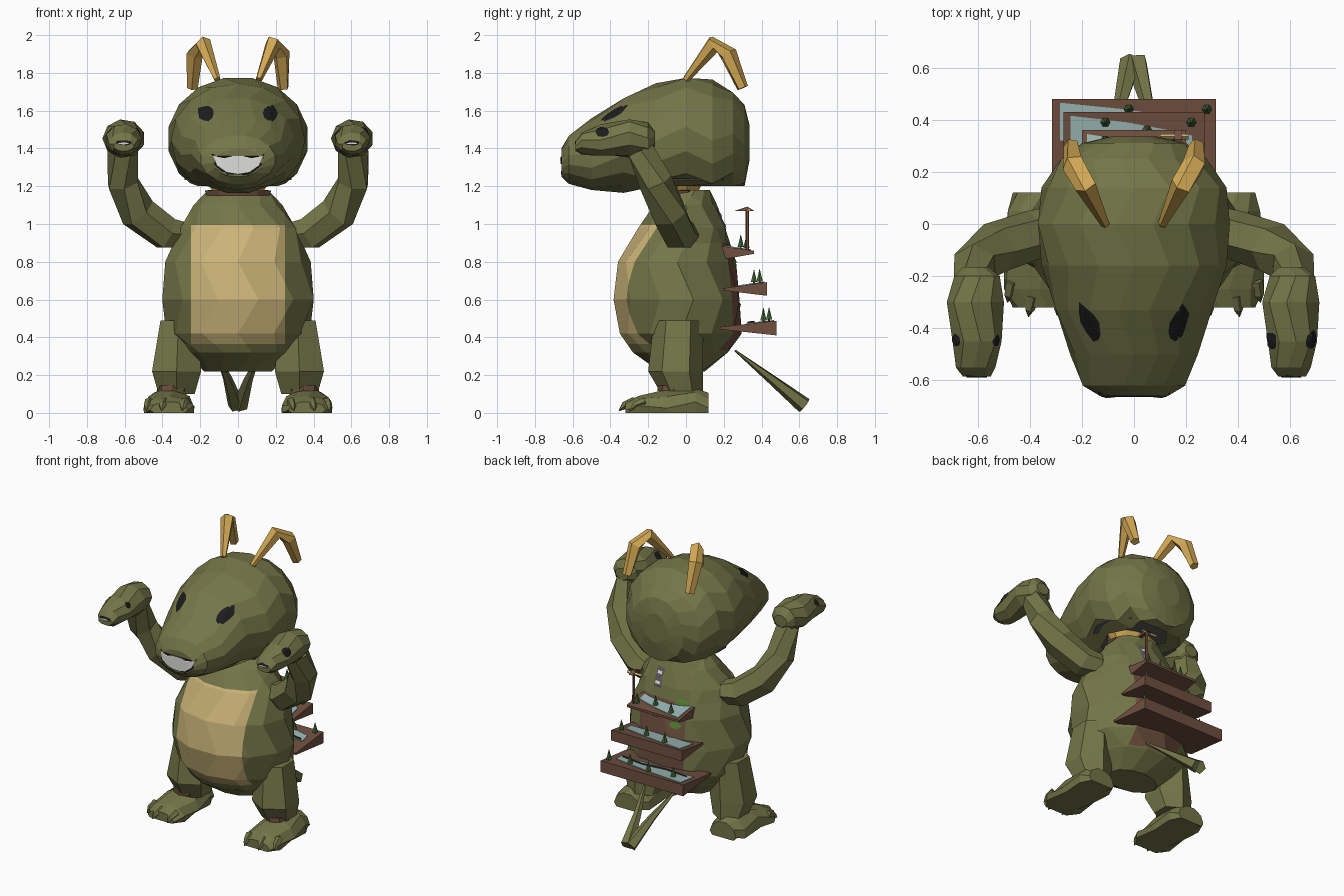
import bpy, bmesh, math, random
from mathutils import Vector
from mathutils.bvhtree import BVHTree

random.seed(4)
if "Cube" in bpy.data.objects:
    bpy.data.objects.remove(bpy.data.objects["Cube"])


def material(name, *rgb):
    lin = [((c / 255 + 0.055) / 1.055) ** 2.4 for c in rgb] + [1]
    m = bpy.data.materials.new(name)
    m.use_nodes = True
    m.diffuse_color = lin
    m.node_tree.nodes["Principled BSDF"].inputs["Base Color"].default_value = lin
    return m


OLIVE = material("olive skin", 116, 118, 72)
TAN = material("tan belly", 202, 179, 120)
GOLD = material("gold", 210, 168, 84)
BROWN = material("brown earth", 112, 80, 64)
WATER = material("pale water", 155, 184, 182)
BLACK = material("black", 28, 28, 28)
WHITE = material("white teeth", 222, 222, 220)
PINE = material("pine green", 64, 102, 54)
GRASS = material("grass green", 90, 134, 54)
GREY = material("stone grey", 92, 90, 88)


def finish(name, bm, *mats):
    bmesh.ops.recalc_face_normals(bm, faces=bm.faces)
    mesh = bpy.data.meshes.new(name)
    bm.to_mesh(mesh)
    bm.free()
    for m in mats:
        mesh.materials.append(m)
    ob = bpy.data.objects.new(name, mesh)
    bpy.context.collection.objects.link(ob)
    return ob


def loft_mesh(rings):
    bm = bmesh.new()
    rows = [[bm.verts.new(p) for p in r] for r in rings]
    n = len(rows[0])
    for a, b in zip(rows, rows[1:]):
        for i in range(n):
            j = (i + 1) % n
            bm.faces.new((a[i], a[j], b[j], b[i]))
    bm.faces.new(rows[0])
    bm.faces.new(rows[-1])
    return bm


def loft(name, rings, mat):
    return finish(name, loft_mesh(rings), mat)


def circle(n, turn=0.0):
    return [(math.cos(t), math.sin(t)) for t in
            (math.tau * (i + turn) / n for i in range(n))]


def oval(name, rings, mat, sides):
    """Level oval rings, each given as x, y, z and two radii."""
    loft(name, [[(x + rx * c, y + ry * s, z) for c, s in circle(sides, 0.5)] for x, y, z, rx, ry in rings], mat)


def tube(name, path, radii, mat, sides=6):
    pts = [Vector(p) for p in path]
    rings = []
    for i, p in enumerate(pts):
        tangent = pts[min(i + 1, len(pts) - 1)] - pts[max(i - 1, 0)]
        q = tangent.to_track_quat('Z', 'Y')
        rings.append([p + q @ Vector((c * radii[i], s * radii[i], 0)) for c, s in circle(sides)])
    return loft(name, rings, mat)


def egg_mesh(stations, cx, floor, sides):
    """Rings along y, each given as y, half width, bottom and top."""
    return loft_mesh([[(cx + w * c, y, max(floor, (zb + zt) / 2 + (zt - zb) / 2 * s))
                       for c, s in circle(sides, 0.5 * (k % 2))] for k, (y, w, zb, zt) in enumerate(stations)])


def decal(name, target, centre, direction, outline, mat, lift=0.004):
    """Thin painted patch laid on the surface of the target."""
    src = bmesh.new()
    src.from_mesh(target.data)
    tree = BVHTree.FromBMesh(src)
    src.free()
    d = Vector(direction).normalized()
    u = d.cross(Vector((0, 0, 1))).normalized()
    v = u.cross(d)
    bm = bmesh.new()

    def drop(x, z):
        start = Vector(centre) + u * x + v * z - d
        hit = tree.ray_cast(start, d)[0] or start + d
        return bm.verts.new(hit - d * lift)

    rows = [[drop(x * f, z * f) for x, z in outline] for f in (1, 0.75, 0.5, 0.25)]
    mid = drop(0, 0)
    n = len(outline)
    for i in range(n):
        j = (i + 1) % n
        for a, b in zip(rows, rows[1:]):
            bm.faces.new((a[i], a[j], b[j], b[i]))
        bm.faces.new((rows[-1][i], rows[-1][j], mid))
    return finish(name, bm, mat)


def blob(rx, rz):
    return [(c * rx * k, s * rz * k) for c, s in circle(10) for k in (random.uniform(0.8, 1.1),)]


def box(w, h):
    return [(-w, -h), (w, -h), (w, h), (-w, h)]


def cut_patch(bm, side, x0, x1, z0, z1, index):
    """Cut a rectangle into the faces on one side and recolour it."""
    for co, no in (((x0, 0, 0), (1, 0, 0)), ((x1, 0, 0), (1, 0, 0)),
                   ((0, 0, z0), (0, 0, 1)), ((0, 0, z1), (0, 0, 1))):
        faces = [f for f in bm.faces if f.calc_center_median().y * side > 0]
        geom = faces + list({e for f in faces for e in f.edges}) + list({v for f in faces for v in f.verts})
        bmesh.ops.bisect_plane(bm, geom=geom, plane_co=co, plane_no=no)
    for f in bm.faces:
        c = f.calc_center_median()
        if c.y * side > 0.05 and x0 < c.x < x1 and z0 < c.z < z1:
            f.material_index = index


# Body: z, half width, front and back of each ring
body_rings = []
for k, (z, w, f, b) in enumerate([(0.22, 0.18, -0.14, 0.1), (0.32, 0.29, -0.29, 0.23),
                                  (0.42, 0.38, -0.35, 0.295), (0.6, 0.415, -0.395, 0.295),
                                  (0.8, 0.385, -0.36, 0.265), (0.98, 0.315, -0.26, 0.215),
                                  (1.1, 0.235, -0.17, 0.165), (1.18, 0.165, -0.09, 0.13)]):
    body_rings.append([(w * c, (f + b) / 2 + (b - f) / 2 * s, z) for c, s in circle(12, 0.5 * (k % 2))])
bm = loft_mesh(body_rings)
cut_patch(bm, -1, -0.25, 0.25, 0.365, 0.995, 1)
cut_patch(bm, 1, -0.16, 0.19, 0.33, 0.9, 2)
body = finish("body", bm, OLIVE, TAN, BROWN)
decal("stone_mark", body, (0.07, 0.3, 1.02), (0, -1, 0), box(0.03, 0.06), GREY)
for z in (0.99, 1.05):
    decal("stone_glint", body, (0.07, 0.3, z), (0, -1, 0), box(0.018, 0.009), WHITE, 0.008)
for x, z in ((-0.1, 0.76), (0.06, 0.8), (-0.13, 0.56), (0.04, 0.56), (-0.12, 0.9)):
    decal("moss_patch", body, (x, 0.3, z), (0, -1, 0), blob(0.045, 0.025), GRASS, 0.006)

# Neck and the dark hollow under the head
oval("collar", [(0, -0.02, 1.15, 0.175, 0.1), (0, -0.02, 1.178, 0.185, 0.11)], BROWN, 10)
oval("neck", [(0, -0.02, 1.175, 0.14, 0.09), (0, -0.02, 1.235, 0.18, 0.12)], GOLD, 12)
oval("head_hollow", [(0, 0.02, 1.232, 0.29, 0.24), (0, 0.02, 1.24, 0.29, 0.24)], GREY, 16)

# Head, level and open underneath behind the jaw
bm = egg_mesh([(-0.66, 0.13, 1.25, 1.40), (-0.62, 0.2, 1.21, 1.47), (-0.5, 0.245, 1.18, 1.56),
               (-0.33, 0.305, 1.16, 1.67), (-0.16, 0.355, 1.14, 1.745), (0, 0.375, 1.12, 1.78),
               (0.14, 0.355, 1.12, 1.765), (0.25, 0.285, 1.15, 1.7), (0.31, 0.2, 1.2, 1.63),
               (0.335, 0.09, 1.33, 1.53)], 0, 1.165, 16)
for v in bm.verts:
    if v.co.y > -0.2:
        v.co.z = max(v.co.z, 1.2)
under = [f for f in bm.faces if all(v.co.y > -0.2 and v.co.z < 1.201 for v in f.verts)]
bmesh.ops.delete(bm, geom=under, context='FACES')
head = finish("head", bm, OLIVE)
decal("mouth", head, (0, -0.6, 1.32), (0, 1, 0),
      [(-0.14, 0.05), (0.14, 0.05), (0.125, -0.01), (0.06, -0.065), (-0.06, -0.065), (-0.125, -0.01)], BLACK, 0.003)
decal("teeth", head, (0, -0.6, 1.32), (0, 1, 0),
      [(-0.13, 0.04), (-0.07, 0.028), (-0.03, 0.04), (0.03, 0.04), (0.07, 0.028), (0.13, 0.04),
       (0.11, -0.01), (0.06, -0.045), (0, -0.055), (-0.06, -0.045), (-0.11, -0.01)], WHITE, 0.007)

# Paired parts
for s, side in ((-1, "right"), (1, "left")):
    decal(side + "_eye", head, (s * 0.17, -0.4, 1.585), (0, 1, 0), blob(0.047, 0.044), BLACK, 0.006)
    tube(side + "_antenna", [(s * 0.11, 0, 1.765), (s * 0.185, 0.15, 1.955), (s * 0.23, 0.225, 1.9),
                             (s * 0.24, 0.3, 1.72)], (0.018, 0.044, 0.046, 0.03), GOLD, 5)
    tube(side + "_arm", [(s * 0.28, 0.0, 0.94), (s * 0.38, -0.04, 0.95), (s * 0.53, -0.09, 1.06),
                         (s * 0.61, -0.16, 1.22), (s * 0.61, -0.24, 1.39)],
         (0.075, 0.095, 0.1, 0.09, 0.08), OLIVE)
    hand = finish(side + "_hand", egg_mesh([(-0.585, 0.055, 1.385, 1.44), (-0.55, 0.078, 1.365, 1.485),
                                            (-0.45, 0.097, 1.36, 1.53), (-0.3, 0.113, 1.35, 1.555),
                                            (-0.2, 0.09, 1.37, 1.54), (-0.165, 0.05, 1.41, 1.49)],
                                           s * 0.605, 0, 9), OLIVE)
    decal(side + "_hand_mouth", hand, (s * 0.605, -0.55, 1.43), (0, 1, 0), blob(0.046, 0.014), BLACK, 0.003)
    decal(side + "_hand_teeth", hand, (s * 0.605, -0.55, 1.427), (0, 1, 0), blob(0.03, 0.005), WHITE, 0.006)
    for t in (-1, 1):
        decal(side + "_hand_eye", hand, (s * 0.605 + t * 0.07, -0.445, 1.485), (-t * 0.75, 0.3, -0.6),
              blob(0.032 + s * 0.006, 0.027 + s * 0.004), BLACK)
    oval(side + "_leg", [(s * 0.315, -0.04, 0.49, 0.11, 0.13), (s * 0.325, -0.055, 0.22, 0.15, 0.145),
                         (s * 0.325, -0.02, 0.1, 0.11, 0.11)], OLIVE, 6)
    tube(side + "_ankle", [(s * 0.345, -0.065, 0.115), (s * 0.345, -0.065, 0.145)], (0.085, 0.085), BROWN, 8)
    finish(side + "_foot", egg_mesh([(0.12, 0.1, -0.06, 0.11), (0.05, 0.125, -0.08, 0.13),
                                     (-0.1, 0.135, -0.08, 0.13), (-0.25, 0.14, -0.06, 0.09),
                                     (-0.32, 0.1, -0.03, 0.06)], s * 0.365, 0, 10), OLIVE)
    for x, y in ((0.28, -0.35), (0.39, -0.355), (0.47, -0.3)):
        tube(side + "_claw", [(s * x, y + 0.08, 0.06), (s * (x + 0.01), y + 0.03, 0.04), (s * (x + 0.015), y, 0.012)],
             (0.025, 0.02, 0.002), OLIVE, 5)
    tube(side + "_tail_prong", [(s * 0.12, 0.26, 0.33), (s * 0.055, 0.45, 0.18), (s * 0.01, 0.625, 0.04)],
         (0.005, 0.025, 0.044), OLIVE, 5)

# Terraces: half width, inner y, inner bottom and top, outer y, outer bottom and top, trees
for w, yi, zl, zi, yo, zb, zt, trees in (
        (0.315, 0.18, 0.443, 0.455, 0.48, 0.41, 0.488, (0.28, 0.14, -0.02, -0.19)),
        (0.27, 0.2, 0.648, 0.66, 0.43, 0.62, 0.692, (0.22, 0.05, -0.11)),
        (0.2, 0.18, 0.81, 0.885, 0.36, 0.842, 0.858, (0.15, 0.03, -0.11))):
    def top(d):
        return zt + (zi - zt) * d / (yo - yi)

    loft("terrace", [[(x, yi, zl), (x, yo, zb), (x, yo, zt), (x, yi, zi)] for x in (-w, w)], BROWN)
    pond = [(-0.9, 0.015), (-0.1, 0.04), (0.5, 0.07), (0.82, 0.09), (0.85, 0.16), (-0.9, 0.16)]
    loft("pond", [[(x * w, yo - d, top(d) + h) for x, d in pond] for h in (0, 0.005)], WATER)
    for i, x in enumerate(trees):
        d = 0.04 + 0.03 * (i % 2)
        y, z = yo - d, top(d)
        tube("trunk", [(x, y, z), (x, y, z + 0.02)], (0.005, 0.005), BROWN, 5)
        tube("pine_tree", [(x, y, z + 0.01), (x, y, z + 0.075)], (0.019, 0.001), PINE, 6)

# Dark path on the lowest terrace and signpost on the highest
tube("path", [(0.25, 0.33, 0.475), (0.08, 0.36, 0.478), (-0.08, 0.335, 0.475), (-0.25, 0.35, 0.475)],
     (0.009,) * 4, BLACK, 4)
tube("signpost", [(0.17, 0.325, 0.86), (0.17, 0.325, 1.08)], (0.01, 0.01), BROWN, 5)
loft("sign_roof", [[(x, 0.26, 1.07), (x, 0.36, 1.07), (x, 0.325, 1.092)] for x in (0.155, 0.185)], BROWN)
tube("sign_arm", [(0.1, 0.335, 1.075), (0.21, 0.335, 1.075)], (0.01, 0.01), TAN, 4)
